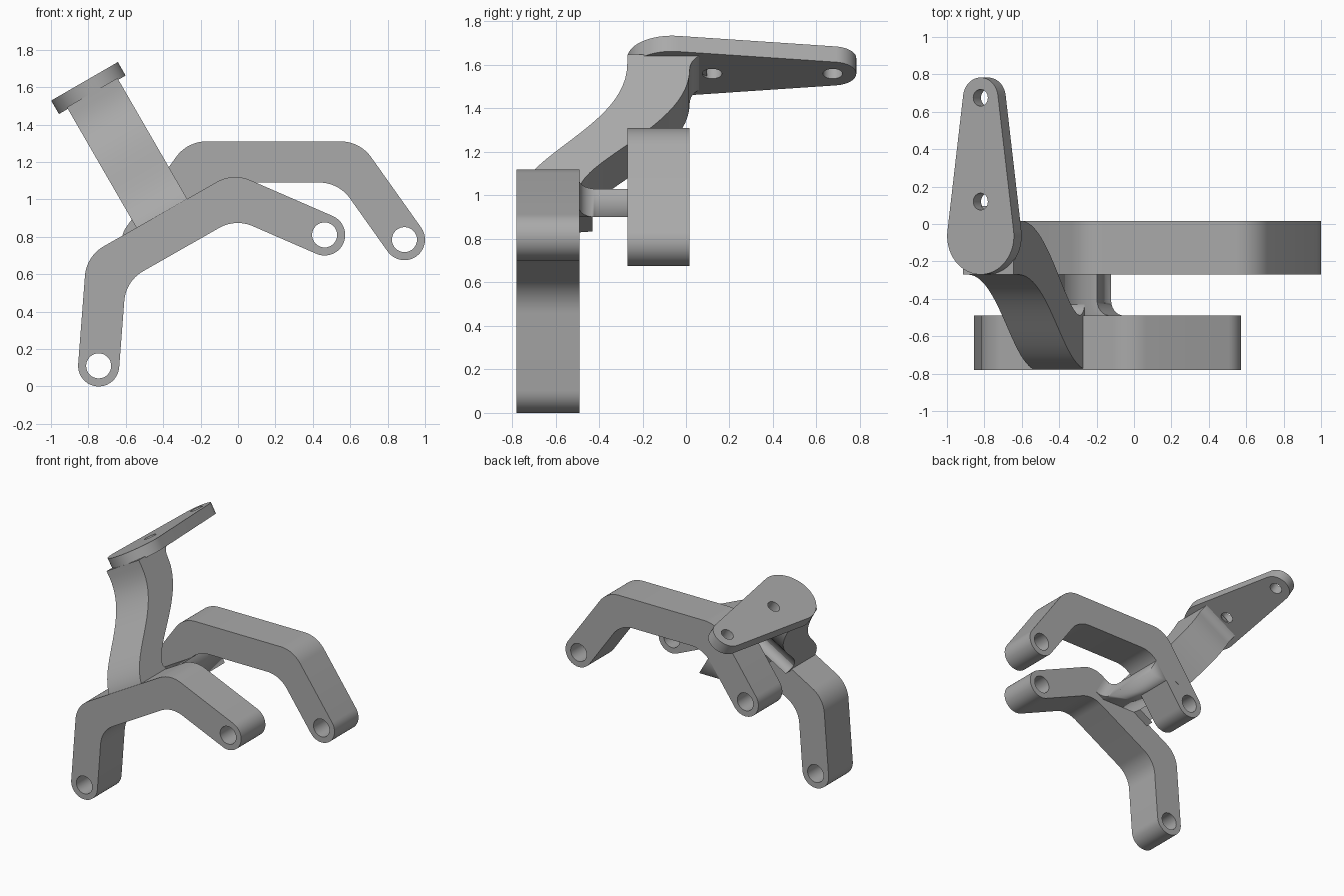
import bpy
import bmesh
import math
from mathutils import Matrix, Vector

if "Cube" in bpy.data.objects:
    bpy.data.objects.remove(bpy.data.objects["Cube"], do_unlink=True)

grey = bpy.data.materials.new("plain grey")
grey.use_nodes = True
grey.diffuse_color = (0.4, 0.4, 0.4, 1)
grey.node_tree.nodes["Principled BSDF"].inputs["Base Color"].default_value = (0.4, 0.4, 0.4, 1)

# Frame of the tilted arm: U runs along it, W stands square to it
TILT = math.radians(30)
X, Y, Z = Vector((1, 0, 0)), Vector((0, 1, 0)), Vector((0, 0, 1))
U = Vector((math.cos(TILT), 0, math.sin(TILT)))
W = Vector((-math.sin(TILT), 0, math.cos(TILT)))


def arc(c, r, a0, a1, n=20):
    return [(c[0] + r * math.cos(a0 + (a1 - a0) * i / n),
             c[1] + r * math.sin(a0 + (a1 - a0) * i / n)) for i in range(n + 1)]


def bezier(a, b, c, d, n=24):
    pts = [Vector(p) for p in (a, b, c, d)]
    out = []
    for i in range(n + 1):
        t = i / n
        s = 1 - t
        k = (s**3, 3 * s * s * t, 3 * s * t * t, t**3)
        out.append(tuple(sum((p * q for p, q in zip(pts, k)), Vector((0, 0)))))
    return out


def slab(name, outline, holes, right, up, lo, hi):
    """Flat outline with round holes, extruded from lo to hi along right x up."""
    normal = right.cross(up)
    curve = bpy.data.curves.new(name, "CURVE")
    curve.dimensions = "2D"
    curve.fill_mode = "BOTH"
    curve.extrude = (hi - lo) / 2
    loops = [outline] + [arc(c, r, 0, math.tau, 32)[:-1] for c, r in holes]
    for loop in loops:
        spline = curve.splines.new("POLY")
        spline.points.add(len(loop) - 1)
        for p, q in zip(spline.points, loop):
            p.co = (q[0], q[1], 0, 1)
        spline.use_cyclic_u = True
    obj = bpy.data.objects.new(name, curve)
    bpy.context.collection.objects.link(obj)
    frame = Matrix((right, up, normal)).transposed().to_4x4()
    obj.matrix_world = Matrix.Translation(normal * (lo + hi) / 2) @ frame
    bpy.ops.object.select_all(action="DESELECT")
    obj.select_set(True)
    bpy.context.view_layer.objects.active = obj
    bpy.ops.object.convert(target="MESH")
    obj = bpy.context.object
    bpy.ops.object.mode_set(mode="EDIT")
    bpy.ops.mesh.select_all(action="SELECT")
    bpy.ops.mesh.remove_doubles(threshold=0.0005)
    bpy.ops.mesh.normals_make_consistent(inside=False)
    bpy.ops.object.mode_set(mode="OBJECT")
    obj.data.materials.clear()
    obj.data.materials.append(grey)
    bpy.ops.object.shade_smooth_by_angle(angle=math.radians(30))
    return obj


def bent_bar(path, half, bend):
    """Outline of a bar along a path, with round ends and rounded bends."""
    pts = [Vector(p) for p in path]

    def side(ps):
        out = []
        for a, b, c in zip(ps, ps[1:], ps[2:]):
            d0, d1 = (b - a).normalized(), (c - b).normalized()
            n0, n1 = Vector((-d0.y, d0.x)), Vector((-d1.y, d1.x))
            corner = b + (n0 + n1) * half / (1 + n0.dot(n1))
            turn = d0.angle_signed(d1)          # positive is clockwise
            s = 1 if turn > 0 else -1
            centre = corner - s * (n0 + n1) * bend / (1 + n0.dot(n1))
            start = math.atan2(s * n0.y, s * n0.x)
            out += arc(centre, bend, start, start - turn, 14)
        d = (ps[-1] - ps[-2]).normalized()
        a = math.atan2(d.x, -d.y)
        return out + arc(ps[-1], half, a, a - math.pi)

    return side(pts) + side(pts[::-1])


def link(name, path, y0, y1):
    holes = [(path[0], 0.067), (path[-1], 0.067)]
    # X cross Z points to -y, so the extrusion limits change sign
    slab(name, bent_bar(path, 0.11, 0.2), holes, X, Z, -y1, -y0)


# Two bent links, one behind the other
link("front_link", [(-0.745, 0.11), (-0.705, 0.63), (-0.02, 1.02), (0.463, 0.81)],
     -0.78, -0.49)
link("rear_link", [(-0.51, 0.785), (-0.215, 1.2), (0.595, 1.2), (0.89, 0.785)],
     -0.27, 0.017)

# Web joining the links: flared where it meets the front one, level underneath
outline = [(-0.04, 0.017), (-0.04, -0.5), (0.424, -0.5)]
outline += arc((0.424, -0.41), 0.08, -math.pi / 2, -math.pi, 10) + [(0.344, 0.017)]
web = slab("joining_web", outline, [], U, Y, 0.84, 0.99)
bm = bmesh.new()
bm.from_mesh(web.data)
to_local = web.matrix_world.inverted()
cut = bmesh.ops.bisect_plane(
    bm, geom=bm.verts[:] + bm.edges[:] + bm.faces[:], dist=0.0001,
    plane_co=to_local @ Vector((0, 0, 0.9)), plane_no=to_local.to_3x3() @ -Z,
    clear_outer=True)
bmesh.ops.holes_fill(bm, edges=[e for e in bm.edges if e.is_boundary])
bmesh.ops.recalc_face_normals(bm, faces=bm.faces)
bm.to_mesh(web.data)
bm.free()

# S-shaped strut rising from the front link, flared at the foot and the head
front = bezier((-0.78, 0.95), (-0.78, 1.22), (-0.27, 1.36), (-0.27, 1.7))
back = bezier((-0.49, 1.04), (-0.46, 1.2), (0.017, 1.38), (0.017, 1.67))
head = arc((0.097, 1.67), 0.08, math.pi, math.pi / 2, 8)
foot = arc((-0.43, 1.05), 0.06, -math.pi / 2, -math.pi, 8)
strut = front + [(-0.27, 1.75)] + head[::-1] + back[::-1] + foot[::-1]
strut += [(-0.49, 0.985), (-0.5, 0.95)]
slab("curved_strut", strut, [], Y, W, -0.046, 0.266)

# Teardrop mounting plate on top of the strut
big, small, r_big, r_small = (0.105, -0.064), (0.105, 0.675), 0.206, 0.108
lean = math.asin((r_big - r_small) / (small[1] - big[1]))
drop = arc(small, r_small, lean, math.pi - lean)
drop += arc(big, r_big, math.pi - lean, math.tau + lean, 40)
# U cross Y equals W, so the plate is placed directly along W
slab("mounting_plate", drop, [((0.105, 0.12), 0.045), ((0.105, 0.675), 0.045)],
     U, Y, 1.74, 1.823)
